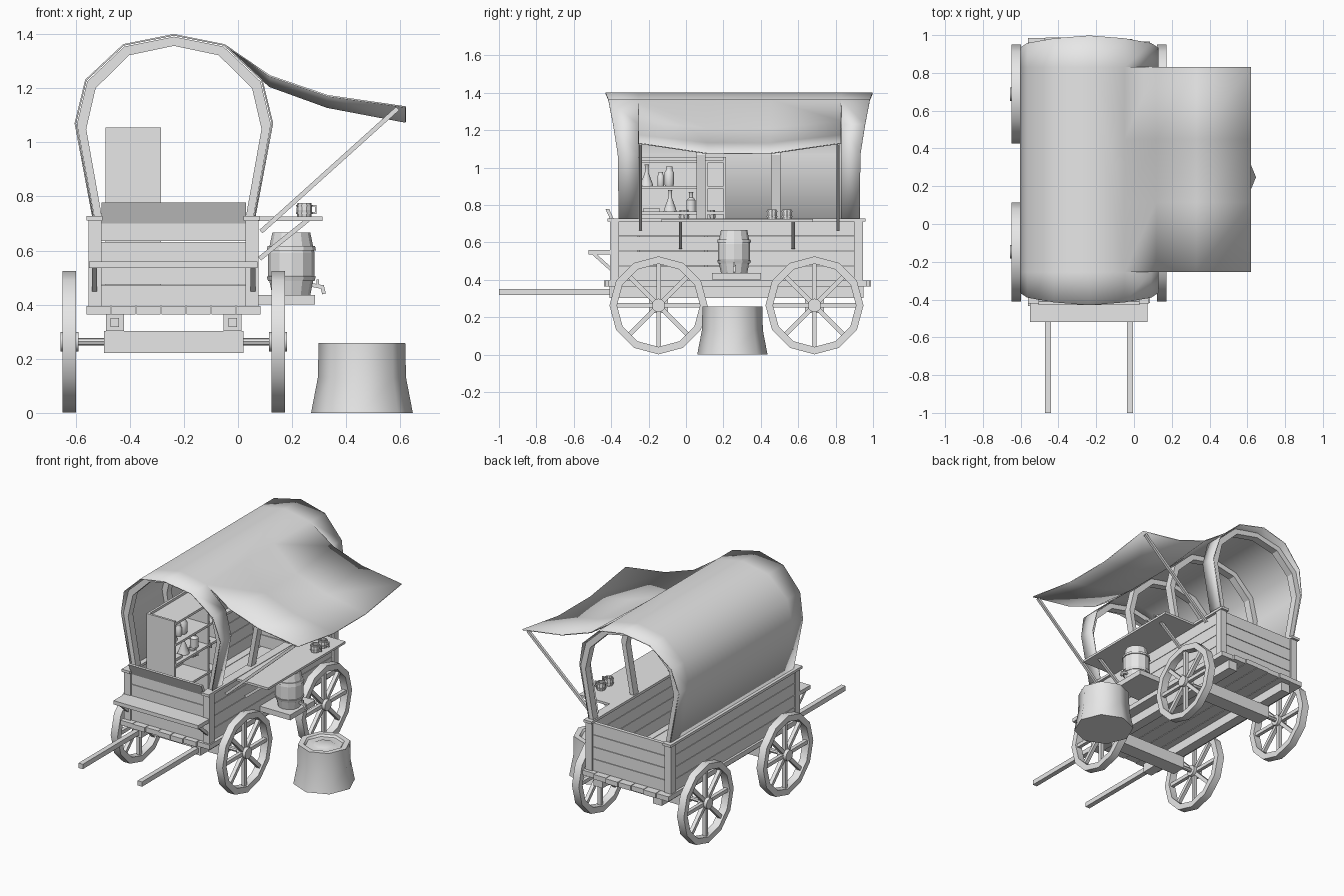
import bpy, bmesh, math, random
from mathutils import Vector

random.seed(4)
if "Cube" in bpy.data.objects:
    bpy.data.objects.remove(bpy.data.objects["Cube"])

grey = bpy.data.materials.new("pale_grey")
grey.use_nodes = True
grey.diffuse_color = (0.8, 0.8, 0.8, 1)
grey.node_tree.nodes["Principled BSDF"].inputs["Base Color"].default_value = (0.8, 0.8, 0.8, 1)

CX = -0.237                      # centre line of the wagon


def finish(name, verts, faces, smooth=0):
    me = bpy.data.meshes.new(name)
    me.from_pydata(verts, [], faces)
    bm = bmesh.new()
    bm.from_mesh(me)
    bmesh.ops.recalc_face_normals(bm, faces=bm.faces)
    bm.to_mesh(me)
    bm.free()
    me.materials.append(grey)
    ob = bpy.data.objects.new(name, me)
    bpy.context.collection.objects.link(ob)
    if smooth:
        bpy.ops.object.select_all(action='DESELECT')
        ob.select_set(True)
        bpy.context.view_layer.objects.active = ob
        bpy.ops.object.shade_smooth_by_angle(angle=math.radians(smooth))
    return ob


def prism(name, pts, axis, a, b):
    """Extrude a 2D outline along x or y."""
    put = (lambda p, t: (t, p[0], p[1])) if axis == 'x' else (lambda p, t: (p[0], t, p[1]))
    n = len(pts)
    verts = [put(p, t) for t in (a, b) for p in pts]
    faces = [(i, (i + 1) % n, n + (i + 1) % n, n + i) for i in range(n)]
    return finish(name, verts, faces + [tuple(range(n)), tuple(range(n, 2 * n))])


def box(name, x0, x1, y0, y1, z0, z1):
    return prism(name, [(x0, z0), (x1, z0), (x1, z1), (x0, z1)], 'y', y0, y1)


def beam(name, a, b, w):
    """Square bar between two points."""
    a, b = Vector(a), Vector(b)
    h, d = w / 2, (b - a).length
    ob = box(name, -h, h, -h, h, 0, d)
    ob.rotation_euler = (b - a).to_track_quat('Z', 'Y').to_euler()
    ob.location = a
    return ob


def lathe(name, prof, loc, n, closed=False, smooth=0):
    """Spin (radius, height) pairs around z."""
    m = len(prof)
    verts = [(r * math.cos(2 * math.pi * k / n), r * math.sin(2 * math.pi * k / n), z)
             for k in range(n) for r, z in prof]
    faces = [(k * m + i, (k + 1) % n * m + i, (k + 1) % n * m + (i + 1) % m, k * m + (i + 1) % m)
             for k in range(n) for i in range(m if closed else m - 1)]
    if not closed:
        faces += [tuple(k * m + e for k in range(n)) for e in (0, m - 1)]
    ob = finish(name, verts, faces, smooth)
    ob.location = loc
    return ob


# wheels and axles
for end, wy in (("front", -0.147), ("rear", 0.687)):
    for side, wx in (("right", -0.623), ("left", 0.148)):
        c = Vector((wx, wy, 0.263))
        rim = lathe(f"{end}_{side}_rim", [(0.222, -0.025), (0.262, -0.025), (0.262, 0.025), (0.222, 0.025)],
                    c, 12, True, 35)
        hub = lathe(f"{end}_{side}_hub", [(0.036, -0.033), (0.036, 0.033)], c, 12, False, 35)
        rim.rotation_euler.y = hub.rotation_euler.y = math.pi / 2
        for k in range(8):
            d = Vector((0, math.cos(k * math.pi / 4), math.sin(k * math.pi / 4)))
            beam(f"{end}_{side}_spoke", c + d * 0.03, c + d * 0.228, 0.024)
    rod = lathe(f"{end}_axle", [(0.014, -0.39), (0.014, 0.39)], (CX, wy, 0.263), 8)
    rod.rotation_euler.y = math.pi / 2
    box(f"{end}_axle_block", -0.495, 0.02, wy - 0.05, wy + 0.05, 0.222, 0.303)

# chassis beams, pulling shafts and cross bearers
for x in (-0.455, -0.02):
    box("chassis_beam", x - 0.033, x + 0.033, -0.41, 0.95, 0.303, 0.363)
    box("shaft", x - 0.016, x + 0.016, -1, -0.4, 0.318, 0.35)

# floor planks with uneven ends
for i in range(7):
    x = -0.56 + i * 0.0925
    j = random.uniform(0, 0.025)
    box("floor_plank", x, x + 0.089, -0.44 + j, 0.99 - j, 0.363, 0.395)

# planked body walls
for i in range(4):
    z0 = 0.395 + i * 0.08
    z1 = z0 + 0.077
    for x in (-0.545, 0.036):
        box("side_plank", x, x + 0.026, -0.39, 0.93, z0, z1)
    for y in (-0.395, 0.912):
        box("end_plank", -0.52, 0.045, y, y + 0.024, z0, z1)

# corner posts and top rails
for x in (-0.553, 0.028):
    for y in (-0.405, 0.897):
        box("corner_post", x, x + 0.048, y, y + 0.048, 0.393, 0.713)
    box("top_rail", x - 0.007, x + 0.052, -0.42, 0.96, 0.711, 0.728)

# driver's seat, brackets and leaning backrest
box("seat", -0.55, 0.072, -0.52, -0.4, 0.535, 0.56)
for x in (-0.53, 0.055):
    beam("seat_bracket", (x, -0.495, 0.54), (x, -0.4, 0.455), 0.018)
prism("seat_backrest", [(-0.395, 0.7), (-0.375, 0.7), (-0.41, 0.777), (-0.43, 0.777)], 'x', -0.505, 0.03)

# hoops carrying the cover
half = [(0.298, 0.72), (0.364, 1.07), (0.325, 1.23), (0.186, 1.36)]
arch = [(CX - x, z) for x, z in half] + [(CX, 1.397)] + [(CX + x, z) for x, z in reversed(half)]


def shrink(s, t):
    return [(CX + (x - CX) * s, 0.72 + (z - 0.72) * t) for x, z in arch]


for y in (-0.35, 0.055, 0.455, 0.88):
    prism("hoop", shrink(0.985, 0.99) + shrink(0.89, 0.94)[::-1], 'y', y, y + 0.05)

# canvas cover, flared at both ends and open on the counter side
flare = [0, 0.005, 0.03, 0.055, 0.07]
flare += flare[-2::-1]
verts = []
for (x, z), f in zip(arch, flare):
    verts += [(x, y, z) for y in (-0.36 - f, -0.255, 0.83, 0.928 + f)]
faces = [(i * 4 + j, i * 4 + j + 1, i * 4 + j + 5, i * 4 + j + 4)
         for i in range(8) for j in range(3) if not (i >= 5 and j == 1)]

# sagging awning, sharing the cover's edge
edge = [(0.117, 1.245, 1.207), (0.33, 1.172, 1.13), (0.62, 1.13, 1.075)]
ys = [-0.255, 0.115, 0.45, 0.83]
xe, ze = arch[5]
rows = [[21, len(verts), len(verts) + 1, 22]]
verts += [(xe, y, ze) for y in ys[1:3]]
for x, hi, lo in edge:
    b = len(verts)
    rows.append([b, b + 1, b + 2, b + 3])
    verts += [(x, y, z) for y, z in zip(ys, (hi, lo, lo, hi))]
for r, s in zip(rows, rows[1:]):
    faces += [(r[j], r[j + 1], s[j + 1], s[j]) for j in range(3)]
# close the ridge panel onto the awning's extra points
faces.remove((17, 18, 22, 21))
faces.append((17, 18, 22, rows[0][2], rows[0][1], 21))
cover = finish("canvas_cover", verts, faces, 80)
mod = cover.modifiers.new("thickness", 'SOLIDIFY')
mod.thickness = 0.006
mod.offset = 0

# awning poles, counter and its struts
for y in (-0.243, 0.813):
    beam("awning_pole", (0.085, y, 0.67), (0.59, y, 1.125), 0.017)
box("counter", 0.03, 0.312, -0.13, 0.68, 0.71, 0.725)
for y in (-0.03, 0.573):
    beam("counter_strut", (0.08, y, 0.57), (0.26, y, 0.715), 0.017)

# barrel on its own shelf, with hoops and a tap
box("barrel_shelf", 0.06, 0.285, 0.14, 0.4, 0.4, 0.435)
bx, by = 0.197, 0.257
lathe("barrel", [(0.062, 0.445), (0.062, 0.435), (0.07, 0.435), (0.086, 0.51), (0.086, 0.59),
                 (0.07, 0.667), (0.062, 0.667), (0.062, 0.655)], (bx, by, 0), 12)
for z, r0, r1 in ((0.488, 0.083, 0.088), (0.6, 0.088, 0.085)):
    lathe("barrel_band", [(r0 - 0.01, z), (r0 + 0.003, z), (r1 + 0.003, z + 0.016), (r1 - 0.01, z + 0.016)],
          (bx, by, 0), 12, True)
beam("tap_pipe", (0.26, by, 0.475), (0.312, by, 0.465), 0.014)
beam("tap_spout", (0.31, by, 0.472), (0.318, by, 0.44), 0.014)
beam("tap_handle", (0.295, by, 0.47), (0.295, by, 0.492), 0.01)

# mugs: two on the counter, two inside
for x, y, z in ((0.245, 0.46, 0.725), (0.245, 0.54, 0.725), (-0.33, -0.01, 0.722), (-0.33, 0.13, 0.722)):
    lathe("mug", [(0.026, 0), (0.029, 0.025), (0.026, 0.05), (0.02, 0.05), (0.02, 0.008)], (x, y, z), 10)
    for h in (0.01, 0.037):
        lathe("mug_band", [(0.022, 0), (0.031, 0), (0.031, 0.006), (0.022, 0.006)], (x, y, z + h), 10, True)
        box("mug_handle_arm", x + 0.025, x + 0.045, y - 0.004, y + 0.004, z + h, z + h + 0.007)
    box("mug_handle_grip", x + 0.039, x + 0.046, y - 0.004, y + 0.004, z + 0.01, z + 0.044)

# cabinet with shelves open to the counter
box("cabinet_back", -0.49, -0.475, -0.26, 0.215, 0.395, 1.055)
for y in (-0.26, 0.2):
    box("cabinet_side", -0.475, -0.285, y, y + 0.015, 0.395, 1.055)
for z in (0.41, 0.585, 0.765, 0.9, 1.04):
    box("cabinet_shelf", -0.475, -0.285, -0.245, 0.2, z - 0.015, z)
box("cabinet_divider", -0.475, -0.29, 0.1, 0.115, 0.395, 1.03)

# bottles, flasks and jars
flask = [(0.036, 0), (0.034, 0.012), (0.01, 0.075), (0.01, 0.11), (0.014, 0.116)]
bottle = [(0.026, 0), (0.026, 0.06), (0.011, 0.075), (0.011, 0.1), (0.014, 0.104)]
jar = [(0.02, 0), (0.024, 0.01), (0.024, 0.068), (0.017, 0.078), (0.017, 0.095)]
for name, prof, y, z, s in (("flask", flask, -0.21, 0.9, 1), ("flask", flask, -0.085, 0.765, 1),
                            ("bottle", bottle, 0.027, 0.765, 1), ("jar", jar, -0.135, 0.9, 0.8),
                            ("jar", jar, -0.09, 0.9, 1.1)):
    lathe(name, [(r * s, h * s) for r, h in prof], (-0.34, y, z), 10, False, 40)
box("book", -0.42, -0.31, -0.23, -0.14, 0.765, 0.782)

# tree stump stool with a sunken top
lathe("stump", [(0.188, 0), (0.163, 0.13), (0.16, 0.258), (0.125, 0.258), (0.115, 0.245),
                (0.07, 0.245), (0.06, 0.25)], (0.458, 0.248, 0), 8, False, 50)
